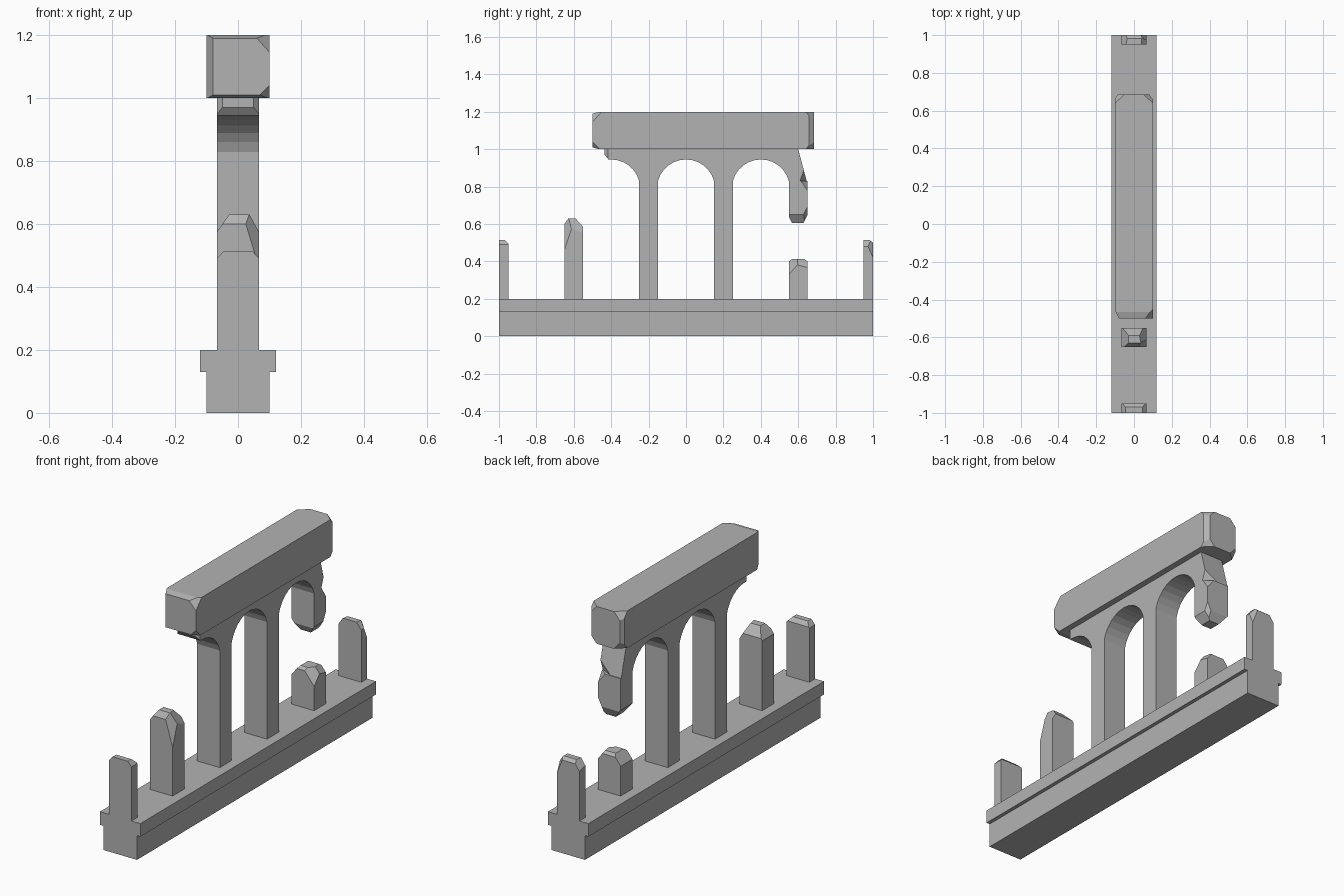
import bpy, bmesh, math
from mathutils import Vector

cube = bpy.data.objects.get("Cube")
if cube:
    bpy.data.objects.remove(cube)

stone = bpy.data.materials.new("grey_stone")
stone.use_nodes = True
colour = (0.45, 0.45, 0.45, 1)
stone.diffuse_color = colour
stone.node_tree.nodes["Principled BSDF"].inputs["Base Color"].default_value = colour


def prism(name, profile, half, axis="x", chips=()):
    """Extrude a 2D profile along x (y,z points) or y (x,z points), then chip it with planes."""
    bm = bmesh.new()
    place = (lambda p, d: (d, p[0], p[1])) if axis == "x" else (lambda p, d: (p[0], d, p[1]))
    face = bm.faces.new([bm.verts.new(place(p, -half)) for p in profile])
    ext = bmesh.ops.extrude_face_region(bm, geom=[face])
    verts = [g for g in ext["geom"] if isinstance(g, bmesh.types.BMVert)]
    bmesh.ops.translate(bm, verts=verts, vec=place((0, 0), 2 * half))
    for point, normal in chips:
        cut = bmesh.ops.bisect_plane(
            bm, geom=bm.verts[:] + bm.edges[:] + bm.faces[:], dist=1e-5,
            plane_co=Vector(point), plane_no=Vector(normal).normalized(), clear_outer=True)
        edges = [g for g in cut["geom_cut"] if isinstance(g, bmesh.types.BMEdge)]
        bmesh.ops.holes_fill(bm, edges=[e for e in edges if e.is_boundary], sides=0)
    bmesh.ops.recalc_face_normals(bm, faces=bm.faces)
    mesh = bpy.data.meshes.new(name)
    bm.to_mesh(mesh)
    bm.free()
    mesh.materials.append(stone)
    obj = bpy.data.objects.new(name, mesh)
    bpy.context.collection.objects.link(obj)
    return obj


def rect(a, b, low, high):
    return [(a, low), (b, low), (b, high), (a, high)]


def arch(centre, start=-1, steps=12):
    """Shallow round arch from its left springing (or crown) to its right springing."""
    radius, limit = 0.155, math.asin(0.15 / 0.155)
    angles = [limit * (start + (1 - start) * i / steps) for i in range(steps + 1)]
    return [(centre + radius * math.sin(a), 0.79 + radius * math.cos(a)) for a in angles]


W = 0.067   # half thickness of posts and arches

# Stepped base
side = [(0.1, 0), (0.1, 0.13), (0.12, 0.13), (0.12, 0.2)]
prism("base", side + [(-x, z) for x, z in reversed(side)], 1, "y")

# Broken arcade with two whole columns
outline = [(-0.435, 1), (-0.435, 0.97), (-0.415, 0.945)]
outline += arch(-0.4, start=0, steps=6) + [(-0.25, 0.2), (-0.15, 0.2)]
outline += arch(0) + [(0.15, 0.2), (0.25, 0.2)]
outline += arch(0.4) + [(0.645, 0.83), (0.6, 1)]
prism("arcade", outline, W, chips=[
    ((W, 0.61, 0.83), (1, 2, -0.7)),
    ((0.05, -0.435, 1), (1, -1, 0)),
    ((-0.05, -0.435, 1), (-1, -1, 0))])

# Hanging stump of the broken column
prism("hanging_column", rect(0.55, 0.65, 0.605, 0.83), W, chips=[
    ((W, 0.615, 0.83), (1, 1.2, 0.8)),
    ((W, 0.6, 0.65), (1, 0, -0.7)),
    ((-W, 0.6, 0.66), (-1, 0, -0.8)),
    ((0, 0.55, 0.64), (0, -1, -0.5)),
    ((0, 0.65, 0.65), (0, 1, -0.5)),
    ((0.05, 0.65, 0.66), (1, 1, -0.5))])

# Top rail with chipped ends
rail_chips = [
    ((-0.08, -0.5, 1.1), (-2, -1, 0)),
    ((0, -0.5, 1.19), (0, -0.3, 1)),
    ((0, -0.5, 1.01), (0, -0.3, -1)),
    ((0.06, -0.5, 1.19), (1, -1, 0.9)),
    ((0.08, -0.5, 1.02), (1, -1, -1)),
    ((0.085, 0.68, 1.1), (1, 0.7, 0)),
    ((-0.09, 0.68, 1.1), (-1, 0.7, 0))]
rail_chips += [((sx * 0.06, 0.685, 1.1 + sz * 0.09), (sx, 1.1, sz * 0.9))
               for sx in (-1, 1) for sz in (-1, 1)]
prism("top_rail", rect(-0.5, 0.685, 1, 1.2), 0.1, chips=rail_chips)

# Broken posts standing on the base
prism("front_post", rect(-1, -0.95, 0.2, 0.515), W, chips=[
    ((W, 0, 0.49), (1, 0, 0.9)),
    ((-W, 0, 0.49), (-1, 0, 0.9)),
    ((0, -0.95, 0.495), (0, 1, 1))])
prism("tall_broken_post", rect(-0.65, -0.55, 0.2, 0.63), W, chips=[
    ((W, -0.65, 0.46), (1, -0.9, 0.3)),
    ((W, -0.6, 0.57), (1, 0.2, 0.6)),
    ((-W, -0.6, 0.575), (-1, 0, 0.7)),
    ((0, -0.55, 0.585), (0, 1, 0.9)),
    ((0, -0.65, 0.6), (0, -1, 0.7))])
prism("short_broken_post", rect(0.55, 0.65, 0.2, 0.412), W, chips=[
    ((W, 0.55, 0.33), (1, -0.9, 0.8)),
    ((W, 0.6, 0.38), (1, 0.2, 0.8)),
    ((-W, 0.6, 0.36), (-1, 0, 0.8)),
    ((0, 0.65, 0.4), (0, 0.7, 1)),
    ((0, 0.55, 0.4), (0, -0.7, 1))])
prism("back_post", rect(0.95, 1, 0.2, 0.515), W, chips=[
    ((W, 1, 0.42), (1, 0.9, 0.4)),
    ((W, 0.95, 0.48), (1, 0, 0.8)),
    ((-W, 0.95, 0.48), (-1, 0.2, 0.7)),
    ((0, 1, 0.5), (0, 0.8, 1))])
